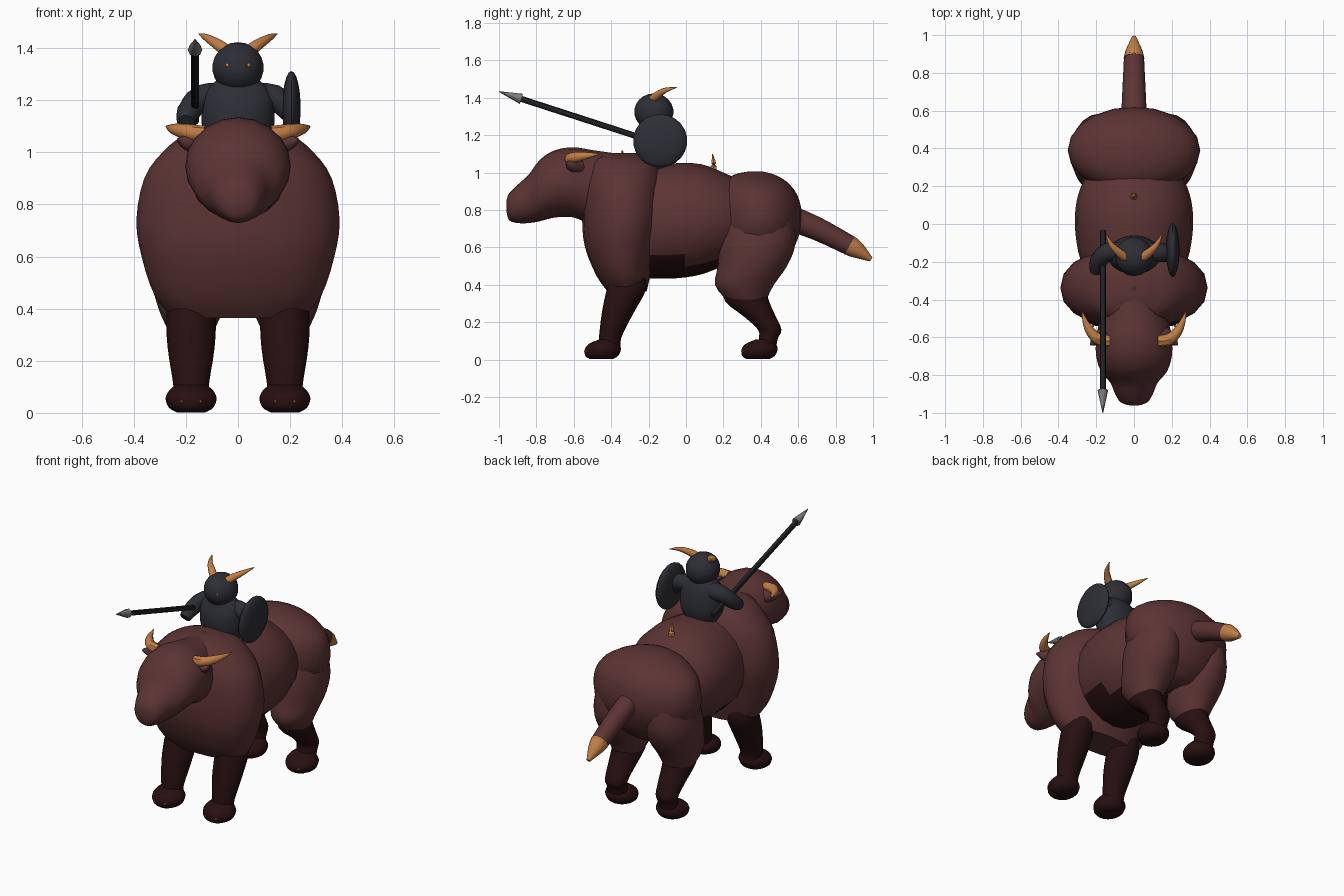
import bpy, bmesh, math
from mathutils import Vector

cube = bpy.data.objects.get("Cube")
if cube:
    bpy.data.objects.remove(cube, do_unlink=True)


def material(name, r, g, b):
    m = bpy.data.materials.new(name)
    m.use_nodes = True
    m.diffuse_color = (r, g, b, 1)
    m.node_tree.nodes["Principled BSDF"].inputs["Base Color"].default_value = (r, g, b, 1)
    return m


HIDE = material("brown_hide", .107, .034, .034)
DARK = material("dark_maroon", .021, .005, .0055)
HORN = material("horn_tan", .54, .21, .06)
ARMOUR = material("dark_armour", .027, .028, .036)
SHAFT = material("black_shaft", .014, .015, .018)
STEEL = material("grey_steel", .2, .2, .21)


def finish(name, bm, mat):
    bmesh.ops.recalc_face_normals(bm, faces=bm.faces)
    mesh = bpy.data.meshes.new(name)
    bm.to_mesh(mesh)
    bm.free()
    mesh.materials.append(mat)
    ob = bpy.data.objects.new(name, mesh)
    bpy.context.collection.objects.link(ob)
    bpy.ops.object.select_all(action='DESELECT')
    ob.select_set(True)
    bpy.context.view_layer.objects.active = ob
    bpy.ops.object.shade_smooth_by_angle(angle=math.radians(45))
    return ob


def smooth_rings(rings, steps):
    """Catmull-Rom interpolation between the key rings."""
    out = []
    for i in range(len(rings) - 1):
        quad = (rings[max(i - 1, 0)], rings[i], rings[i + 1], rings[min(i + 2, len(rings) - 1)])
        for s in range(steps):
            t = s / steps
            out.append([b + (c - a) / 2 * t + (a - 2.5 * b + 2 * c - d / 2) * t * t
                        + (1.5 * (b - c) + (d - a) / 2) * t ** 3 for a, b, c, d in zip(*quad)])
    return out + [list(rings[-1])]


def loft(name, mat, rings, axis=None, sides=20, steps=3, power=1.0):
    """Skin rings (x, y, z, radius_u, radius_v); axis None follows the path."""
    rings = smooth_rings(rings, steps)
    bm = bmesh.new()
    loops = []
    for i, (x, y, z, ru, rv) in enumerate(rings):
        if axis:
            u, v = Vector((1, 0, 0)), Vector((0, 0, 1) if axis == "y" else (0, 1, 0))
        else:
            d = Vector(rings[min(i + 1, len(rings) - 1)][:3]) - Vector(rings[max(i - 1, 0)][:3])
            u = d.cross(Vector((0, 0, 1))).normalized()
            v = u.cross(d).normalized()
        loop = []
        for k in range(sides):
            a = math.tau * k / sides
            c, s = math.cos(a), math.sin(a)
            c, s = (math.copysign(abs(q) ** power, q) for q in (c, s))
            loop.append(bm.verts.new(Vector((x, y, z)) + u * c * ru + v * s * rv))
        loops.append(loop)
    for a, b in zip(loops, loops[1:]):
        for k in range(sides):
            j = (k + 1) % sides
            bm.faces.new((a[k], a[j], b[j], b[k]))
    bm.faces.new(loops[0])
    bm.faces.new(loops[-1])
    return finish(name, bm, mat)


def along_y(name, mat, rows):
    """Rows are (y, half width, low z, high z)."""
    return loft(name, mat, [(0, y, (lo + hi) / 2, w, (hi - lo) / 2) for y, w, lo, hi in rows], "y")


def along_z(name, mat, rows, x=0, power=1.0):
    """Rows are (z, half width, front y, back y)."""
    return loft(name, mat, [(x, (f + b) / 2, z, w, (b - f) / 2) for z, w, f, b in rows], "z", power=power)


def ball(name, mat, centre, radii):
    bm = bmesh.new()
    bmesh.ops.create_uvsphere(bm, u_segments=18, v_segments=11, radius=1)
    bmesh.ops.scale(bm, vec=radii, verts=bm.verts)
    bmesh.ops.translate(bm, vec=centre, verts=bm.verts)
    return finish(name, bm, mat)


def tube(name, mat, points, sides=12, steps=3):
    """Points are (x, y, z, radius)."""
    return loft(name, mat, [(*p, p[3]) for p in points], None, sides, steps)


# Beast trunk
along_z("chest", HIDE, [(.365, .25, -.42, -.21), (.45, .32, -.48, -.19), (.6, .37, -.54, -.15),
                        (.74, .39, -.555, -.12), (.9, .36, -.55, -.12), (1, .29, -.53, -.13),
                        (1.07, .2, -.5, -.17), (1.105, .07, -.4, -.26)], power=.92)
belly = along_y("belly", HIDE, [(-.35, .2, .46, 1.04), (-.2, .28, .435, 1.04), (-.05, .31, .435, 1.05),
                                (.08, .31, .455, 1.045), (.2, .28, .5, 1), (.35, .2, .55, .93)])
belly.data.materials.append(DARK)
for face in belly.data.polygons:
    if face.center.z < .53:
        face.material_index = 1
along_z("rump", HIDE, [(.47, .12, .27, .46), (.55, .25, .22, .55), (.68, .335, .17, .61), (.78, .35, .16, .62),
                       (.88, .32, .17, .595), (.95, .23, .2, .54), (.99, .12, .26, .47), (1.005, .04, .33, .41)])

# Head
along_y("head", HIDE, [(-.36, .15, .7, 1.1), (-.5, .18, .72, 1.12), (-.6, .2, .76, 1.135), (-.7, .2, .76, 1.12),
                       (-.78, .175, .74, 1.07), (-.84, .125, .73, .99), (-.9, .1, .73, .935),
                       (-.945, .07, .745, .89), (-.96, .025, .79, .85)])

# Tail and back spikes
tube("tail", HIDE, [(0, .52, .77, .07), (0, .7, .7, .062), (0, .885, .605, .053)])
tube("tail_tip", HORN, [(0, .875, .61, .055), (0, .92, .583, .044), (0, .99, .535, .012)])
tube("back_spike", HORN, [(0, .145, 1.01, .022), (0, .148, 1.05, .015), (0, .142, 1.1, .002)], 6)
tube("neck_spike", HORN, [(0, -.34, 1.09, .014), (0, -.341, 1.118, .004)], 6)

# Paired beast parts
for side, s in (("left", 1), ("right", -1)):
    x = .18 * s
    along_z(side + "_thigh", HIDE, [(.32, .09, .215, .43), (.4, .125, .155, .47), (.5, .15, .17, .54),
                                    (.62, .155, .18, .585), (.78, .12, .22, .57)], x)
    along_z(side + "_front_leg", DARK, [(.06, .065, -.465, -.35), (.12, .07, -.465, -.345), (.25, .09, -.45, -.28),
                                        (.37, .095, -.425, -.215), (.45, .08, -.4, -.22)], x)
    along_z(side + "_rear_leg", DARK, [(.05, .06, .39, .48), (.11, .065, .39, .49), (.16, .07, .385, .51),
                                       (.23, .08, .31, .48), (.31, .09, .21, .445), (.4, .09, .19, .42)], x)
    for end, y in (("front", -.443), ("rear", .395)):
        along_z(f"{side}_{end}_foot", DARK, [(.002, .055, y - .07, y + .05), (.02, .085, y - .095, y + .08),
                                             (.055, .098, y - .098, y + .095), (.085, .085, y - .075, y + .085),
                                             (.108, .06, y - .02, y + .06)], x)
        for c in (-1, 1):
            px = x + c * .036
            tube(f"{side}_{end}_claw", HORN, [(px, y - .07, .045, .012), (px, y - .102, .043, .003)], 6, 1)
    tube(side + "_beast_horn", HORN, [(.13 * s, -.62, 1.07, .032), (.19 * s, -.61, 1.077, .031),
                                      (.243 * s, -.55, 1.088, .022), (.277 * s, -.46, 1.1, .002)], 8)
    tube(side + "_ear", HIDE, [(.15 * s, -.58, 1.03, .045), (.2 * s, -.615, 1.04, .03), (.23 * s, -.64, 1.05, .006)], 8)

# Rider
along_z("rider_torso", ARMOUR, [(1.01, .1, -.23, -.08), (1.08, .135, -.26, -.06), (1.17, .14, -.265, -.065),
                                (1.23, .13, -.245, -.08), (1.27, .09, -.23, -.1), (1.3, .06, -.21, -.11)])
ball("rider_head", ARMOUR, (0, -.172, 1.325), (.1, .105, .098))
tube("right_arm", ARMOUR, [(-.06, -.15, 1.21, .055), (-.14, -.15, 1.21, .05), (-.19, -.2, 1.155, .045),
                           (-.2, -.25, 1.115, .034)])
tube("left_arm", ARMOUR, [(.06, -.15, 1.21, .055), (.14, -.15, 1.21, .05), (.2, -.16, 1.16, .045)])
ball("shield", ARMOUR, (.205, -.138, 1.17), (.036, .145, .142))
for side, s in (("left", 1), ("right", -1)):
    tube(side + "_helmet_horn", HORN, [(.04 * s, -.18, 1.385, .026), (.075 * s, -.155, 1.412, .023),
                                       (.12 * s, -.11, 1.44, .014), (.15 * s, -.05, 1.455, .002)], 8)
    ball(side + "_rider_eye", HORN, (.04 * s, -.266, 1.335), (.007, .004, .007))

# Spear
tube("spear_shaft", SHAFT, [(-.165, -.035, 1.12, .016), (-.165, -.9, 1.4, .016)], 8, 1)
tube("spear_tip", STEEL, [(-.165, -.88, 1.394, .028), (-.165, -1, 1.433, .002)], 8, 1)
